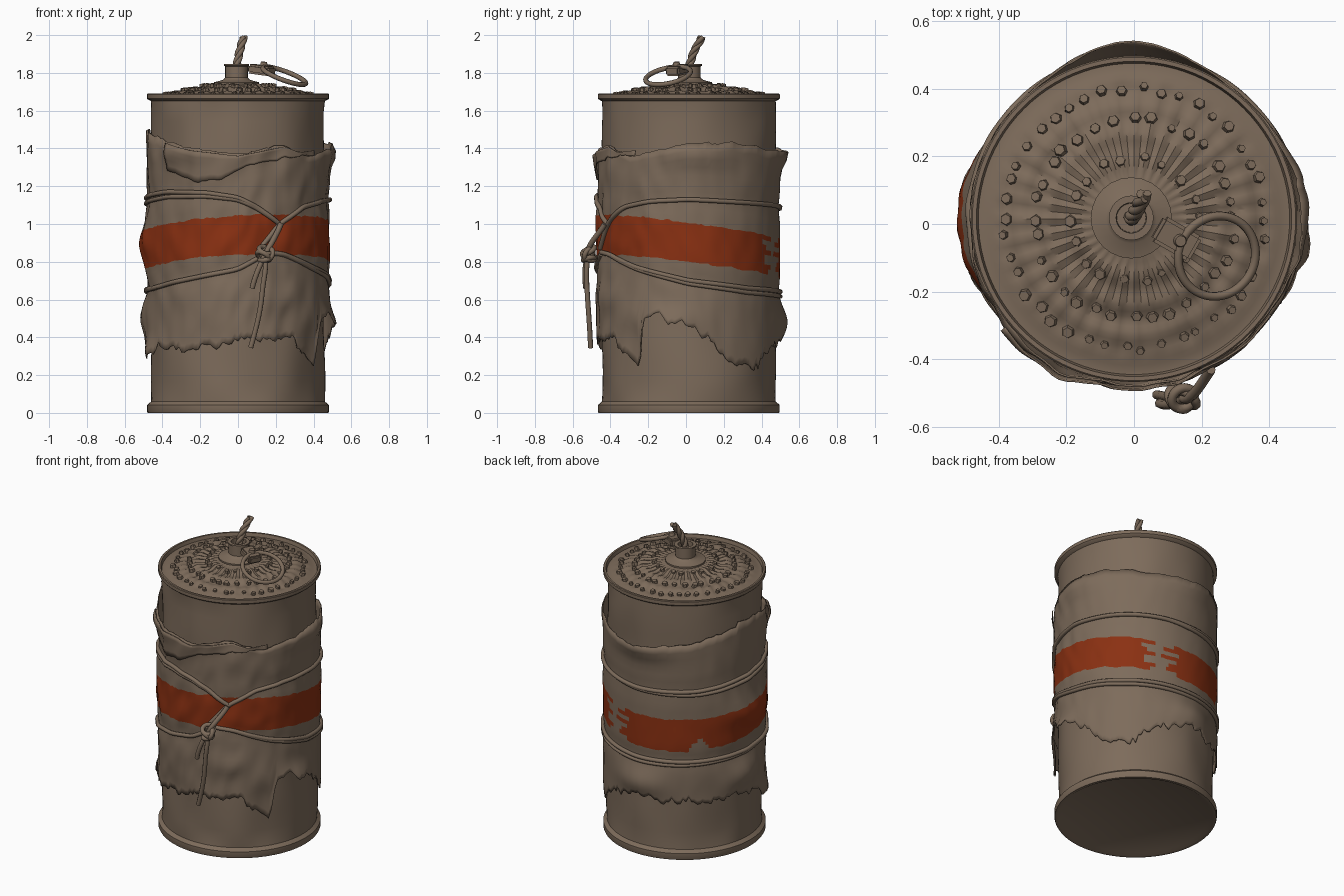
import bpy, bmesh, math, random
from math import sin, cos, pi, radians, degrees, exp
from mathutils import Vector, Matrix, noise

if "Cube" in bpy.data.objects:
    bpy.data.objects.remove(bpy.data.objects["Cube"])

random.seed(4)
CY = 0.015  # axis of the can in y


def material(name, rgb):
    m = bpy.data.materials.new(name)
    m.diffuse_color = (*rgb, 1)
    m.use_nodes = True
    m.node_tree.nodes["Principled BSDF"].inputs["Base Color"].default_value = m.diffuse_color
    return m


BROWN = material("drab_brown", (0.205, 0.148, 0.104))
ORANGE = material("burnt_orange", (0.255, 0.03, 0.006))


def finish(name, bm, angle=40):
    me = bpy.data.meshes.new(name)
    bm.to_mesh(me)
    bm.free()
    me.materials.append(BROWN)
    me.materials.append(ORANGE)
    for p in me.polygons:
        p.use_smooth = True
    me.set_sharp_from_angle(angle=radians(angle))
    ob = bpy.data.objects.new(name, me)
    bpy.context.collection.objects.link(ob)
    return ob


def interp(table, x):
    if x <= table[0][0]:
        return table[0][1]
    for (a, u), (b, v) in zip(table, table[1:]):
        if x <= b:
            return u + (v - u) * (x - a) / (b - a)
    return table[-1][1]


def wrap(d):
    return (d + 180) % 360 - 180


def polar(deg, r, z):
    t = radians(deg)
    return Vector((r * cos(t), CY + r * sin(t), z))


def lathe(name, profile, n, bend=lambda r, z, t: (r, z), center=(0, CY)):
    bm = bmesh.new()
    rows = []
    for r, z in profile:
        row = []
        for i in range(n if r > 0 else 1):
            t = 2 * pi * i / n
            rr, zz = bend(r, z, t)
            row.append(bm.verts.new((center[0] + rr * cos(t), center[1] + rr * sin(t), zz)))
        rows.append(row)
    for a, b in zip(rows, rows[1:]):
        for i in range(n):
            j = (i + 1) % n
            q = [a[i % len(a)], a[j % len(a)], b[j % len(b)], b[i % len(b)]]
            bm.faces.new(list(dict.fromkeys(q)))
    bmesh.ops.recalc_face_normals(bm, faces=bm.faces)
    return finish(name, bm, 35)


# Dented can body with top and bottom rims
def dent(r, z, t):
    if 0.1 < z < 1.62:
        r += 0.012 * noise.noise(Vector((2.2 * cos(t), 2.2 * sin(t), 3 * z))) - 0.002
    return r, z


wall = [(0.46, 0.06 + 1.59 * i / 30) for i in range(31)]
lathe("can_body", [(0, 0.015), (0.44, 0.012), (0.46, 0), (0.478, 0), (0.481, 0.006), (0.481, 0.042),
                   (0.474, 0.048)] + wall + [(0.478, 1.66), (0.482, 1.665), (0.482, 1.686),
                   (0.478, 1.69), (0.466, 1.69), (0.46, 1.668), (0, 1.66)], 96, dent)


# Domed lid with pressed radial ripples
def lid_z(r):
    return 1.668 + 0.085 * (1 - min(1, r / 0.45) ** 1.5)


def ripple(r, z, t):
    win = max(0, min(1, (r - 0.1) / 0.08, (0.42 - r) / 0.04))
    z += win * (0.004 * cos(36 * t) + 0.005 * cos(r * 2 * pi / 0.085))
    z += win * 0.009 * noise.noise(Vector((12 * r * cos(t), 12 * r * sin(t), 0)))
    return r, z


lathe("lid", [(0.462 * (1 - i / 32), lid_z(0.462 * (1 - i / 32))) for i in range(33)], 144, ripple)

# Small studs in rings on the lid
bm = bmesh.new()
for r, n in ((0.385, 42), (0.295, 32), (0.185, 18)):
    for i in range(n):
        t = 360 * (i + random.uniform(-0.2, 0.2)) / n
        s = random.uniform(0.011, 0.018)
        bmesh.ops.create_cone(bm, cap_ends=True, segments=6, radius1=s * 1.2, radius2=s * 0.9, depth=0.022,
                              matrix=Matrix.Translation(polar(t, r + random.uniform(-0.01, 0.01), lid_z(r) + 0.002))
                              @ Matrix.Rotation(radians(t), 4, 'Z') @ Matrix.Rotation(0.25, 4, 'Y'))
finish("lid_studs", bm, 30)

# Fuse collar and its flange
lathe("fuse_collar", [(0, 1.70), (0.12, 1.735), (0.12, 1.75), (0.075, 1.762), (0.066, 1.768), (0.06, 1.775),
                      (0.06, 1.835), (0.066, 1.838), (0.066, 1.846), (0.045, 1.846), (0.043, 1.80), (0, 1.80)],
      24, center=(-0.008, 0.018))

# Wrapped cloth: edge heights by angle (front is -90)
LOW = [(-180, .37), (-165, .29), (-150, .36), (-127, .33), (-90, .37), (-66, .41), (-52, .39), (-44, .31),
       (-33, .24), (-29, .50), (-22, .53), (0, .45), (18, .34), (30, .25), (50, .25), (62, .35), (90, .41),
       (135, .36), (165, .40), (180, .37)]
HIGH = [(-180, 1.50), (-150, 1.46), (-120, 1.40), (-90, 1.37), (-60, 1.42), (-40, 1.36), (-20, 1.39), (0, 1.43),
        (30, 1.43), (60, 1.39), (90, 1.38), (135, 1.42), (165, 1.48), (180, 1.50)]
UPPER = [(-436, .87), (-430, .93), (-423, 1.0), (-405, 1.09), (-385, 1.12), (-360, 1.13), (-315, 1.11), (-270, 1.09),
         (-225, 1.10), (-180, 1.14), (-140, 1.17), (-110, 1.165), (-90, 1.14), (-78, 1.09), (-63, 1.0), (-69, .9)]
LOWER = [(-433, .85), (-420, .84), (-395, .77), (-360, .70), (-320, .66), (-270, .64), (-235, .64), (-190, .65),
         (-155, .66), (-115, .72), (-90, .76), (-73, .84)]
BULGES = [(5, 1.37, .035, 22, .06), (92, 1.37, .045, 25, .07), (180, .90, .04, 24, .10), (172, .50, .035, 16, .09),
          (-12, .47, .045, 18, .09), (92, .48, .04, 18, .09), (-160, .32, .025, 12, .06), (-125, 1.38, .02, 30, .05),
          (-60, .60, .015, 20, .08)]


def around(table, deg):
    d = wrap(deg)
    return interp(table, d - 360 if d > table[-2][0] else d)


def rope_z(table, deg):
    d = wrap(deg)
    return interp(table, d - 360 if d > -73 else d)


def cloth_r(deg, z):
    t = radians(deg)
    front = 0.55 - 0.45 * sin(t)
    p = Vector((2.6 * cos(t), 2.6 * sin(t), 3.4 * z + 0.8 * sin(2 * t)))
    crease = 0.016 * (0.5 - abs(noise.noise(p))) + 0.013 * noise.noise(p * 2.3)
    r = 0.482 + front * crease
    for d, h, amp, wd, wz in BULGES:
        r += amp * exp(-(wrap(deg - d) / wd) ** 2 - ((z - h) / wz) ** 2)
    for tab in (rope_z(UPPER[:-1], deg), rope_z(LOWER, deg)):  # cinched under ropes
        r -= 0.008 * exp(-((z - tab) / 0.05) ** 2)
    return max(r, 0.475)


def jag(deg, amp, seed):
    return amp * noise.noise(Vector((deg * 0.16, seed, 0.3))) + amp * 0.7 * noise.noise(Vector((deg * 0.45, seed, 7)))


def band(deg, side):
    c = 0.878 + 0.068 * cos(radians(deg + 68))
    return c + side * 0.103 + jag(wrap(deg), 0.010, 3 + side)


def drape(name, degs, levels, counts, closed, painted=None, lift=0.0):
    """Sheet on the can: rows run between the height functions in levels."""
    bm = bmesh.new()
    cols = []
    for d in degs:
        zs = [f(d) for f in levels]
        col = []
        for k, n in enumerate(counts):
            col += [zs[k] + (zs[k + 1] - zs[k]) * i / n for i in range(n)]
        col.append(zs[-1])
        cols.append([bm.verts.new(polar(d, cloth_r(d, z) + lift, z)) for z in col])
    for i in range(len(cols) if closed else len(cols) - 1):
        a, b = cols[i], cols[(i + 1) % len(cols)]
        for j in range(len(a) - 1):
            f = bm.faces.new((a[j], b[j], b[j + 1], a[j + 1]))
            if painted and painted(degs[i], j):
                f.material_index = 1
    ob = finish(name, bm, 38)
    mod = ob.modifiers.new("thickness", 'SOLIDIFY')
    mod.thickness = 0.006
    mod.offset = -1
    return ob


N_LOW, N_BAND = 14, 8


def is_orange(deg, j):
    k = j - N_LOW
    if not 0 <= k < N_BAND:
        return False
    d = wrap(deg)
    worn = 58 + 6 * sin(k * 1.9) < d < 74 + 7 * sin(k * 2.6 + 1)      # torn-off patch
    nick = k < 3 and 126 + 3 * k < d < 142 - 2 * k                    # worn lower edge
    return not (worn or nick)


drape("cloth_wrap", [-180 + 2 * i for i in range(180)],
      [lambda d: around(LOW, d) + jag(wrap(d), 0.045, 1), lambda d: band(d, -1), lambda d: band(d, 1),
       lambda d: around(HIGH, d) + jag(wrap(d), 0.012, 2)], [N_LOW, N_BAND, 10], True, is_orange)

# Overlapping fold at the upper front
FOLD = [(-140, 1.29), (-115, 1.22), (-100, 1.24), (-85, 1.31), (-60, 1.35), (-35, 1.37)]
drape("cloth_fold", [-140 + 2.5 * i for i in range(43)],
      [lambda d: interp(FOLD, d) + jag(d, 0.012, 5), lambda d: max(interp(FOLD, d) + 0.02, around(HIGH, d) - 0.01)],
      [5], False, None, 0.012)


# Ropes, laid on the cloth
def tube(name, pts, rad, closed=False):
    cu = bpy.data.curves.new(name, 'CURVE')
    cu.dimensions = '3D'
    cu.bevel_depth = rad
    cu.bevel_resolution = 2
    cu.use_fill_caps = True
    sp = cu.splines.new('NURBS')
    sp.points.add(len(pts) - 1)
    for p, q in zip(sp.points, pts):
        p.co = (*q, 1)
    sp.order_u = 4
    sp.resolution_u = 3
    sp.use_endpoint_u = not closed
    sp.use_cyclic_u = closed
    cu.materials.append(BROWN)
    ob = bpy.data.objects.new(name, cu)
    bpy.context.collection.objects.link(ob)
    bpy.ops.object.select_all(action='DESELECT')
    ob.select_set(True)
    bpy.context.view_layer.objects.active = ob
    bpy.ops.object.convert(target='MESH')
    bpy.ops.object.shade_smooth_by_angle(angle=radians(50))


def laid(table, a, b, dz=0.0, out=0.008):
    n = int((b - a) / 4)
    ds = [a + (b - a) * i / n for i in range(n + 1)]
    return [polar(d, cloth_r(d, interp(table, d)) + out, interp(table, d) + dz * sin(pi * i / n))
            for i, d in enumerate(ds)]


tube("upper_rope", laid(UPPER[:-1], -436, -63), 0.013)
tube("upper_rope_second", laid(UPPER[:-1], -290, -63, -0.03), 0.012)
tube("lower_rope", laid(LOWER, -433, -73), 0.013)
tube("lower_rope_second", laid(LOWER, -425, -150, -0.025), 0.012)
K = Vector((0.145, -0.515, 0.84))
tube("knot_strand", [polar(-63, 0.50, 1.0), polar(-66, 0.515, 0.95), K + Vector((.02, -.02, .04)), K], 0.015)

# Knot loops and hanging tails
for i, (dx, dz, R, tilt, roll) in enumerate([(0, .02, .036, .5, .3), (-.01, -.01, .038, -.5, .5),
                                             (.012, 0, .034, 1.1, -.6), (0, -.025, .03, .2, -.2)]):
    M = Matrix.Translation(K + Vector((dx, 0, dz))) @ Matrix.Rotation(tilt, 4, 'X') @ Matrix.Rotation(roll, 4, 'Y')
    tube("knot_loop_%d" % (i + 1), [M @ Vector((R * cos(a * pi / 6), R * sin(a * pi / 6), 0)) for a in range(12)],
         0.014, True)
tube("long_tail", [K, (.15, -.53, .77), (.13, -.525, .68), (.125, -.52, .58), (.10, -.51, .46), (.067, -.505, .345)], 0.014)
tube("short_tail", [K, (.125, -.535, .80), (.09, -.54, .73), (.075, -.53, .66)], 0.014)

# Twisted fuse
PATH = [(0, (-.008, .018)), (.3, (-.005, .02)), (.65, (.01, .045)), (1, (.03, .085))]
for s in range(3):
    pts = []
    for i in range(22):
        u = i / 21
        x = interp([(a, p[0]) for a, p in PATH], u)
        y = interp([(a, p[1]) for a, p in PATH], u)
        ang = 9 * u + s * 2 * pi / 3
        pts.append((x + 0.011 * cos(ang), y + 0.011 * sin(ang), 1.79 + 0.2 * u))
    tube("fuse_strand_%d" % (s + 1), pts, 0.013)

# Pull tab with rivet, and pull ring
bm = bmesh.new()
M = Matrix.Translation((0.125, -0.043, 1.815)) @ Matrix.Rotation(radians(-30), 4, 'Z') @ Matrix.Rotation(0.12, 4, 'Y')
bmesh.ops.create_cube(bm, size=1, matrix=M @ Matrix.Diagonal((0.13, 0.085, 0.05, 1)))
bmesh.ops.bevel(bm, geom=bm.edges[:], offset=0.01, segments=2, affect='EDGES')
bmesh.ops.create_cone(bm, cap_ends=True, segments=12, radius1=0.022, radius2=0.016, depth=0.03,
                      matrix=M @ Matrix.Translation((0.01, 0, 0.03)))
finish("pull_tab", bm)
M = Matrix.Translation((0.245, -0.095, 1.785)) @ Matrix.Rotation(radians(-30), 4, 'Z') @ Matrix.Rotation(0.4, 4, 'Y')
tube("pull_ring", [M @ Vector((0.122 * cos(a * pi / 16), 0.122 * sin(a * pi / 16), 0)) for a in range(32)], 0.013, True)
